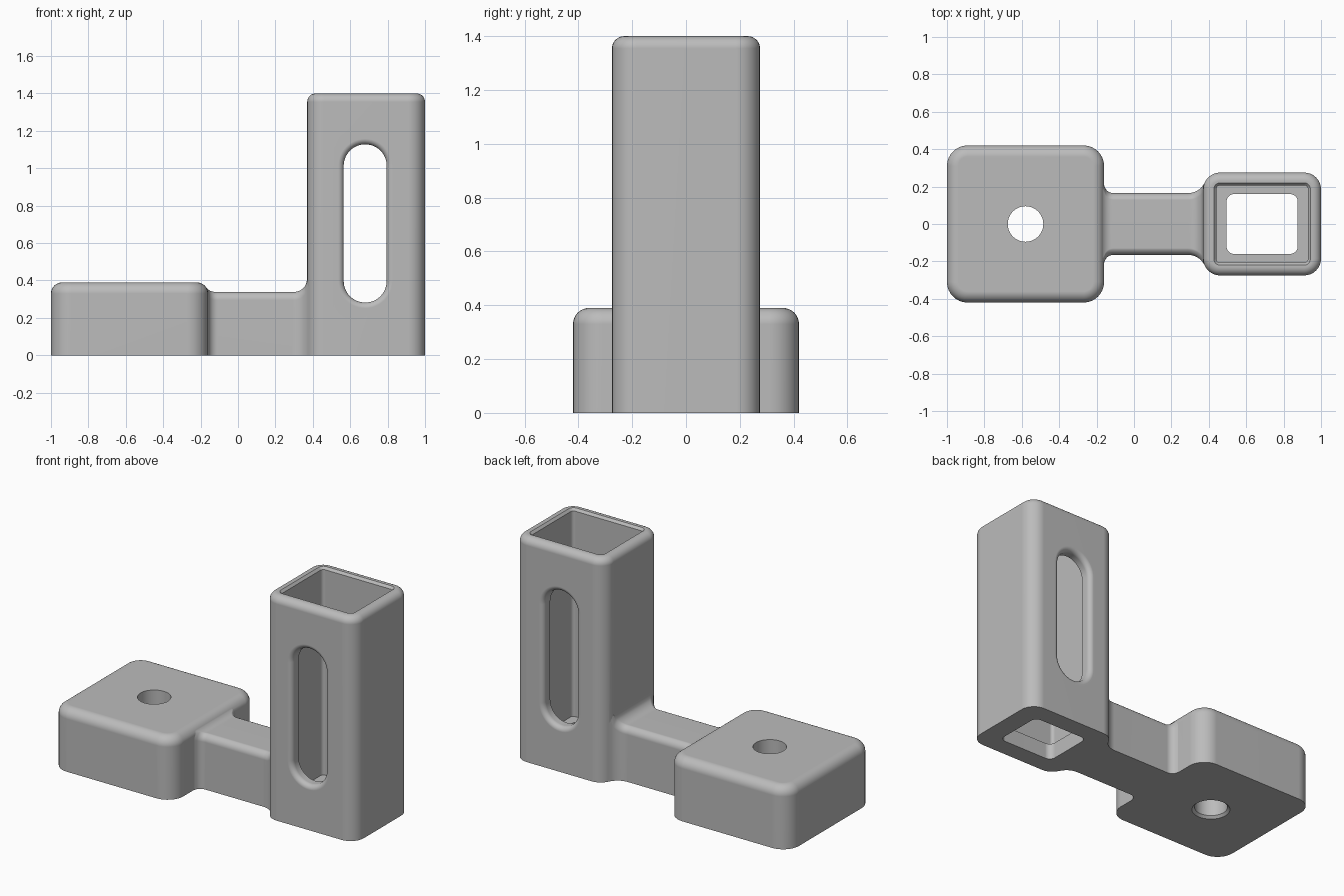
import bpy
import bmesh
from math import sin, cos, pi, sqrt, radians

if "Cube" in bpy.data.objects:
    bpy.data.objects.remove(bpy.data.objects["Cube"])

# One plain grey for the whole bracket
grey = bpy.data.materials.new("plain grey")
grey.use_nodes = True
colour = (0.5, 0.5, 0.5, 1)
grey.diffuse_color = colour
grey.node_tree.nodes["Principled BSDF"].inputs["Base Color"].default_value = colour


def skin(name, rings):
    """Closed solid through a stack of rings with equal point counts."""
    bm = bmesh.new()
    rows = [[bm.verts.new(p) for p in ring] for ring in rings]
    n = len(rows[0])
    for a, b in zip(rows, rows[1:]):
        for i in range(n):
            j = (i + 1) % n
            bm.faces.new((a[i], a[j], b[j], b[i]))
    bm.faces.new(rows[0][::-1])
    bm.faces.new(rows[-1])
    bmesh.ops.recalc_face_normals(bm, faces=bm.faces)
    mesh = bpy.data.meshes.new(name)
    bm.to_mesh(mesh)
    bm.free()
    mesh.materials.append(grey)
    obj = bpy.data.objects.new(name, mesh)
    bpy.context.collection.objects.link(obj)
    return obj


def rounded_prism(name, cx, hx, hy, r, levels, steps=8):
    """Rounded rectangle lofted through (offset, z) levels."""
    rings = []
    for off, z in levels:
        ring = []
        for q, (sx, sy) in enumerate(((1, 1), (-1, 1), (-1, -1), (1, -1))):
            for k in range(steps + 1):
                a = (q + k / steps) * pi / 2
                ring.append((cx + sx * (hx - r) + (r + off) * cos(a),
                             sy * (hy - r) + (r + off) * sin(a), z))
        rings.append(ring)
    return skin(name, rings)


def arc(end, r, sign, steps=8):
    """Quarter-round levels: sign -1 rounds an edge over, +1 flares a cutter."""
    angles = [k / steps * pi / 2 for k in range(steps + 1)]
    return [(sign * r * (1 - cos(a)), end - r + r * sin(a)) for a in angles]


def combine(target, other, operation):
    mod = target.modifiers.new(operation, "BOOLEAN")
    mod.operation = operation
    mod.solver = "EXACT"
    mod.object = other
    bpy.context.view_layer.objects.active = target
    bpy.ops.object.modifier_apply(modifier=mod.name)
    bpy.data.objects.remove(other)


# Mounting block and tower with rounded-over tops
block = rounded_prism("bracket", -0.58, 0.42, 0.42, 0.11,
                      [(0, 0)] + arc(0.39, 0.06, -1))
tower = rounded_prism("tower", 0.685, 0.315, 0.275, 0.09,
                      [(0, 0)] + arc(1.4, 0.045, -1))


# Arm whose width and height flare into both ends
def flare(base, r, d):
    d = min(max(d, 0), r)
    return base + r - sqrt(r * r - d * d)


def arm_ring(x):
    w = max(flare(0.165, 0.05, -0.11 - x), flare(0.165, 0.1, min(x, 0.379) - 0.288))
    h = max(flare(0.34, 0.06, -0.1225 - max(x, -0.171)), flare(0.34, 0.07, x - 0.3))
    r = 0.045
    ring = [(x, -w, 0), (x, w, 0)]
    for k in range(17):
        a = k / 16 * pi
        if k == 8:
            continue
        side = 1 if k < 8 else -1
        ring.append((x, side * (w - r) + r * cos(a), h - r + r * sin(a)))
    return ring


stations = [-0.19] + [-0.171 + 0.061 * k / 10 for k in range(11)]
stations += [0.288 + 0.082 * k / 12 for k in range(13)] + [0.379, 0.4]
arm = skin("arm", [arm_ring(x) for x in stations])

combine(block, arm, "UNION")
combine(block, tower, "UNION")

# Square socket with a bevelled mouth, and the smaller opening in its floor
socket = rounded_prism("socket_cutter", 0.685, 0.245, 0.207, 0.02,
                       [(0, 0.1), (0, 1.385), (0.013, 1.4), (0.013, 1.5)])
combine(block, socket, "DIFFERENCE")
floor_hole = rounded_prism("floor_cutter", 0.685, 0.19, 0.16, 0.04,
                           [(0, -0.1), (0, 0.2)])
combine(block, floor_hole, "DIFFERENCE")

# Screw hole through the block
screw = rounded_prism("screw_cutter", -0.58, 0.095, 0.095, 0.095,
                      [(0.015, -0.1), (0.015, 0), (0, 0.015), (0, 0.6)], 12)
combine(block, screw, "DIFFERENCE")

# Long slot through front and back walls with softened rims
rim = arc(0.275, 0.03, 1) + [(0.03, 0.35)]
levels = [(o, -z) for o, z in reversed(rim)] + rim
slot = rounded_prism("slot_cutter", 0.68, 0.115, 0.423, 0.115, levels, 12)
slot.rotation_euler.x = radians(90)
slot.location.z = 0.705
bpy.context.view_layer.update()
combine(block, slot, "DIFFERENCE")

# Smooth fillets, crisp edges, flat faces kept flat
bpy.ops.object.select_all(action="DESELECT")
block.select_set(True)
bpy.context.view_layer.objects.active = block
bpy.ops.object.shade_smooth_by_angle(angle=radians(30))
weighted = block.modifiers.new("flat_face_normals", "WEIGHTED_NORMAL")
weighted.keep_sharp = True
